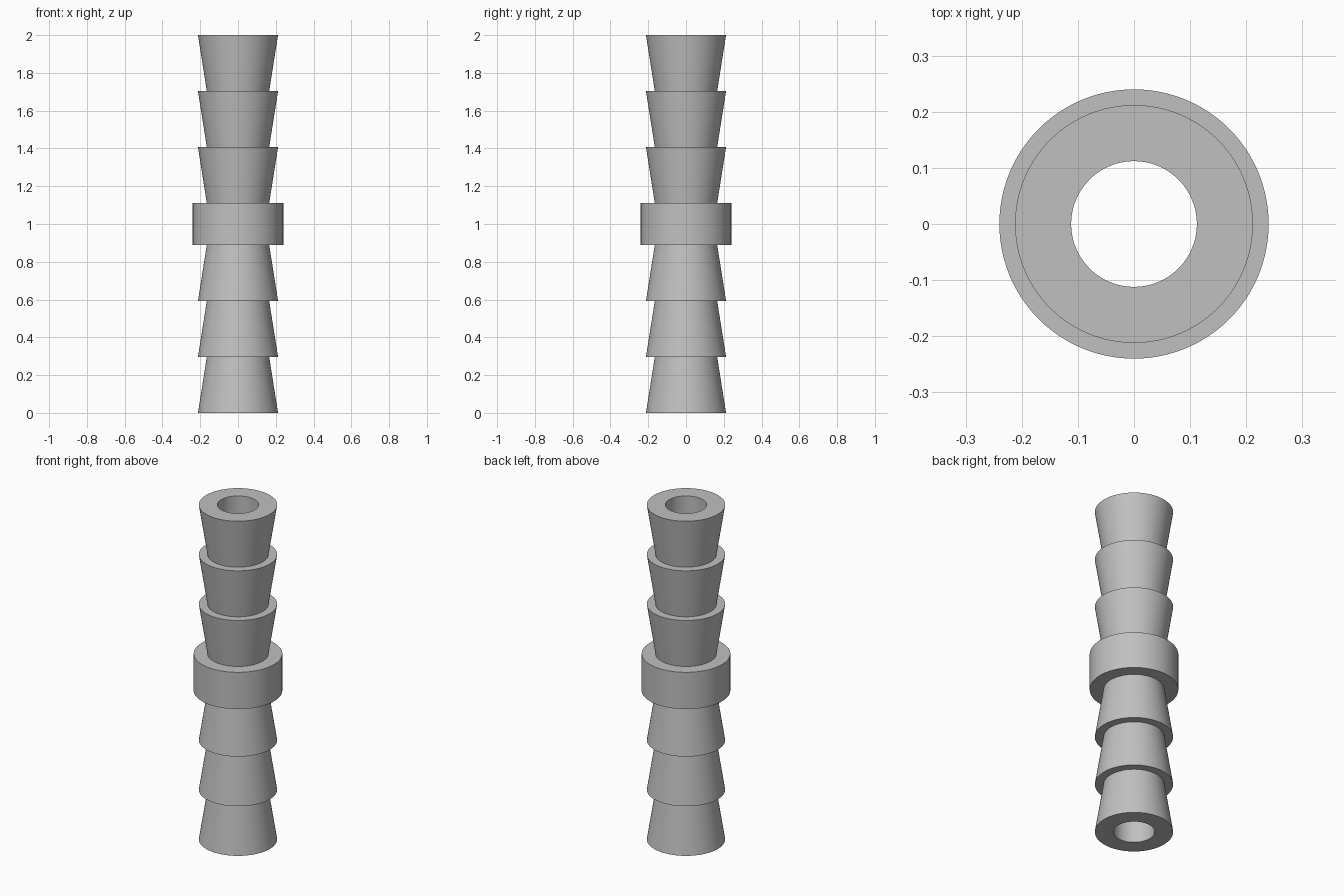
import bpy, bmesh, math

cube = bpy.data.objects.get("Cube")
if cube:
    bpy.data.objects.remove(cube, do_unlink=True)

BORE, NECK, LIP, COLLAR = 0.112, 0.165, 0.212, 0.24
HALF_COLLAR, BARBS, SEGMENTS = 0.11, 3, 96
STEP = (1 - HALF_COLLAR) / BARBS

# Plain grey plastic
grey = bpy.data.materials.new("grey_plastic")
grey.use_nodes = True
colour = (0.53, 0.53, 0.53, 1)
grey.diffuse_color = colour
grey.node_tree.nodes["Principled BSDF"].inputs["Base Color"].default_value = colour

# Upper half of the outline: collar, then barbs that flare away from it
upper = [(COLLAR, HALF_COLLAR)]
for i in range(BARBS):
    base = HALF_COLLAR + i * STEP
    upper += [(NECK, base), (LIP, base + STEP)]
upper.append((BORE, 1))

# Mirror the outline about the middle and close it along the bore
outline = [(r, -z) for r, z in reversed(upper)] + upper

# Revolve the outline into a hollow hose connector
bm = bmesh.new()
verts = [bm.verts.new((r, 0, z + 1)) for r, z in outline]
edges = [bm.edges.new((v, verts[(i + 1) % len(verts)])) for i, v in enumerate(verts)]
bmesh.ops.spin(bm, geom=verts + edges, cent=(0, 0, 0), axis=(0, 0, 1),
               angle=math.tau, steps=SEGMENTS, use_merge=True)
bmesh.ops.remove_doubles(bm, verts=bm.verts, dist=0.0001)
bmesh.ops.recalc_face_normals(bm, faces=bm.faces)
mesh = bpy.data.meshes.new("barbed_hose_connector")
bm.to_mesh(mesh)
bm.free()
mesh.materials.append(grey)

connector = bpy.data.objects.new("barbed_hose_connector", mesh)
bpy.context.collection.objects.link(connector)
bpy.ops.object.select_all(action="DESELECT")
connector.select_set(True)
bpy.context.view_layer.objects.active = connector
bpy.ops.object.shade_smooth_by_angle(angle=math.radians(30))
